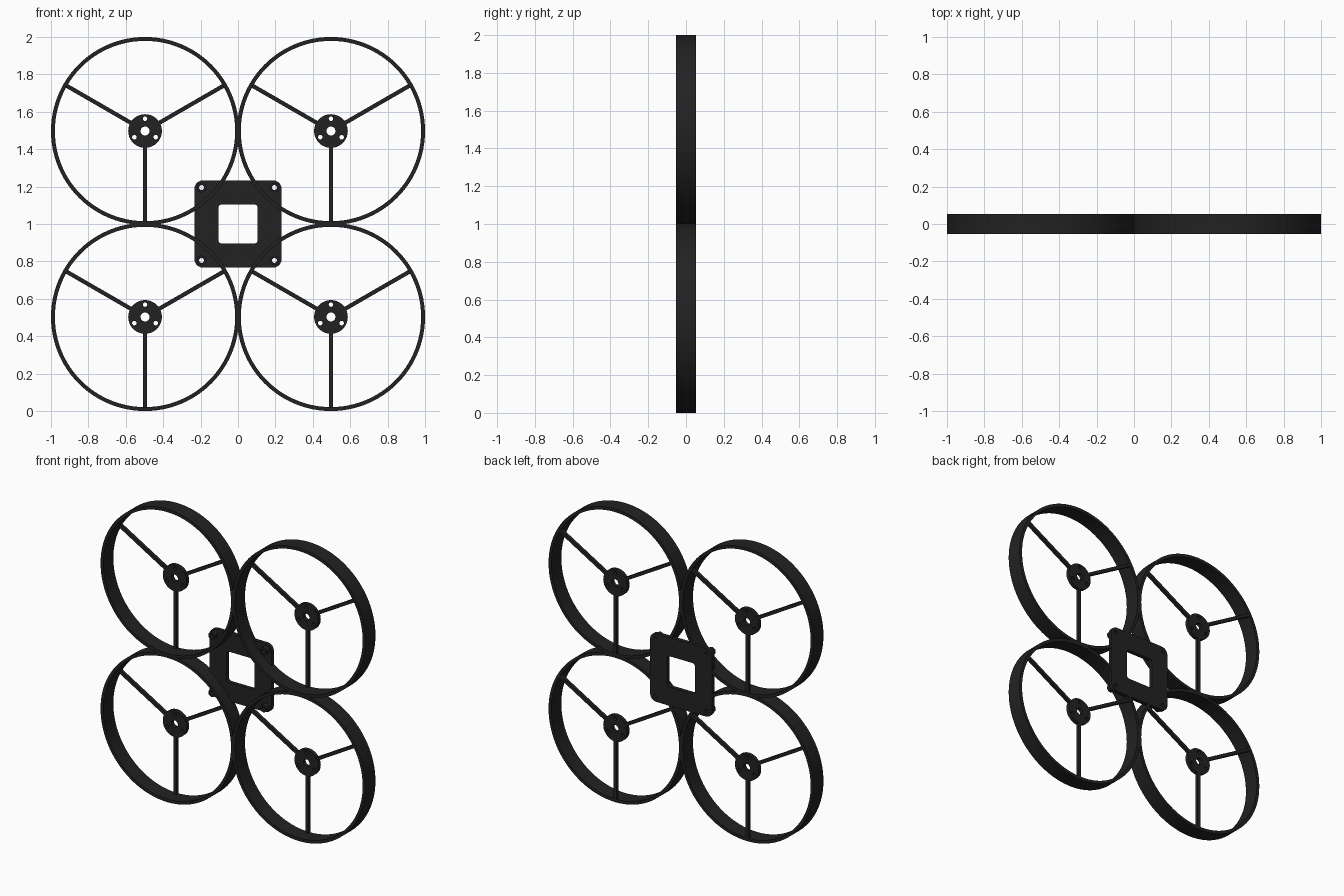
import bpy, bmesh
from math import pi, sin, cos, radians

if "Cube" in bpy.data.objects:
    bpy.data.objects.remove(bpy.data.objects["Cube"])

C, R = 0.497, 0.503          # duct centre offset and outer radius
BACK = 0.054                 # rear face of the frame

mat = bpy.data.materials.new("carbon_black")
mat.diffuse_color = (0.016, 0.016, 0.017, 1)
mat.use_nodes = True
mat.node_tree.nodes["Principled BSDF"].inputs["Base Color"].default_value = mat.diffuse_color


def circle(x, z, r, n=32):
    return [(x + r * cos(2 * pi * i / n), z + r * sin(2 * pi * i / n)) for i in range(n)]


def rounded_square(x, z, half, r, n=6):
    pts = []
    for k, (sx, sz) in enumerate([(1, 1), (-1, 1), (-1, -1), (1, -1)]):
        for i in range(n + 1):
            a = pi / 2 * (k + i / n)
            pts.append((x + sx * (half - r) + r * cos(a), z + sz * (half - r) + r * sin(a)))
    return pts


def slab(name, loops, y0, y1):
    """Extrude closed x-z outlines (inner loops become holes) from y0 to y1."""
    cu = bpy.data.curves.new(name, 'CURVE')
    cu.dimensions = '2D'
    cu.fill_mode = 'BOTH'
    cu.extrude = (y1 - y0) / 2
    for pts in loops:
        sp = cu.splines.new('POLY')
        sp.points.add(len(pts) - 1)
        for p, (x, z) in zip(sp.points, pts):
            p.co = (x, z, 0, 1)
        sp.use_cyclic_u = True
    ob = bpy.data.objects.new(name, cu)
    bpy.context.collection.objects.link(ob)
    ob.rotation_euler = (pi / 2, 0, 0)
    ob.location.y = (y0 + y1) / 2
    bpy.ops.object.select_all(action='DESELECT')
    ob.select_set(True)
    bpy.context.view_layer.objects.active = ob
    bpy.ops.object.convert(target='MESH')
    ob = bpy.context.object
    # Weld caps to walls so the normals are consistent
    bm = bmesh.new()
    bm.from_mesh(ob.data)
    bmesh.ops.remove_doubles(bm, verts=bm.verts, dist=1e-5)
    bmesh.ops.recalc_face_normals(bm, faces=bm.faces)
    bm.to_mesh(ob.data)
    bm.free()
    ob.data.materials.clear()
    ob.data.materials.append(mat)
    bpy.ops.object.shade_smooth_by_angle(angle=radians(30))
    return ob


def spoke(x, z, a, r0, r1, w):
    d, s = (cos(a), sin(a)), (-sin(a) * w / 2, cos(a) * w / 2)
    return [(x + d[0] * r + s[0] * k, z + d[1] * r + s[1] * k)
            for r, k in ((r0, -1), (r1, -1), (r1, 1), (r0, 1))]


# Four propeller ducts, each with a motor mount on three spokes
for side, sx in (("left", -1), ("right", 1)):
    for level, sz in (("lower", -1), ("upper", 1)):
        tag = f"{level}_{side}"
        x, z = sx * C, 1 + sz * C
        slab(f"duct_ring_{tag}", [circle(x, z, R, 96), circle(x, z, R - 0.021, 96)], -BACK, BACK)
        screws = [circle(x + 0.066 * cos(a), z + 0.066 * sin(a), 0.012, 16)
                  for a in (pi / 2, radians(210), radians(330))]
        slab(f"motor_mount_{tag}",
             [circle(x, z, 0.09, 48), circle(x, z, 0.024, 24)] + screws, BACK - 0.027, BACK)
        for i, deg in enumerate((30, 150, 270)):
            slab(f"spoke_{tag}_{i + 1}",
                 [spoke(x, z, radians(deg), 0.085, R - 0.012, 0.022)], BACK - 0.022, BACK)

# Central electronics plate with a square window and corner holes
corners = [(sx * 0.195, 1 + sz * 0.195) for sx in (-1, 1) for sz in (-1, 1)]
slab("center_plate",
     [rounded_square(0, 1, 0.233, 0.045), rounded_square(0, 1, 0.105, 0.02)]
     + [circle(x, z, 0.013, 16) for x, z in corners], BACK - 0.027, BACK)

# Hollow standoffs on the front of the plate corners
for i, (x, z) in enumerate(corners):
    slab(f"standoff_{i + 1}", [circle(x, z, 0.026, 24), circle(x, z, 0.013, 16)],
         -0.005, BACK - 0.026)
